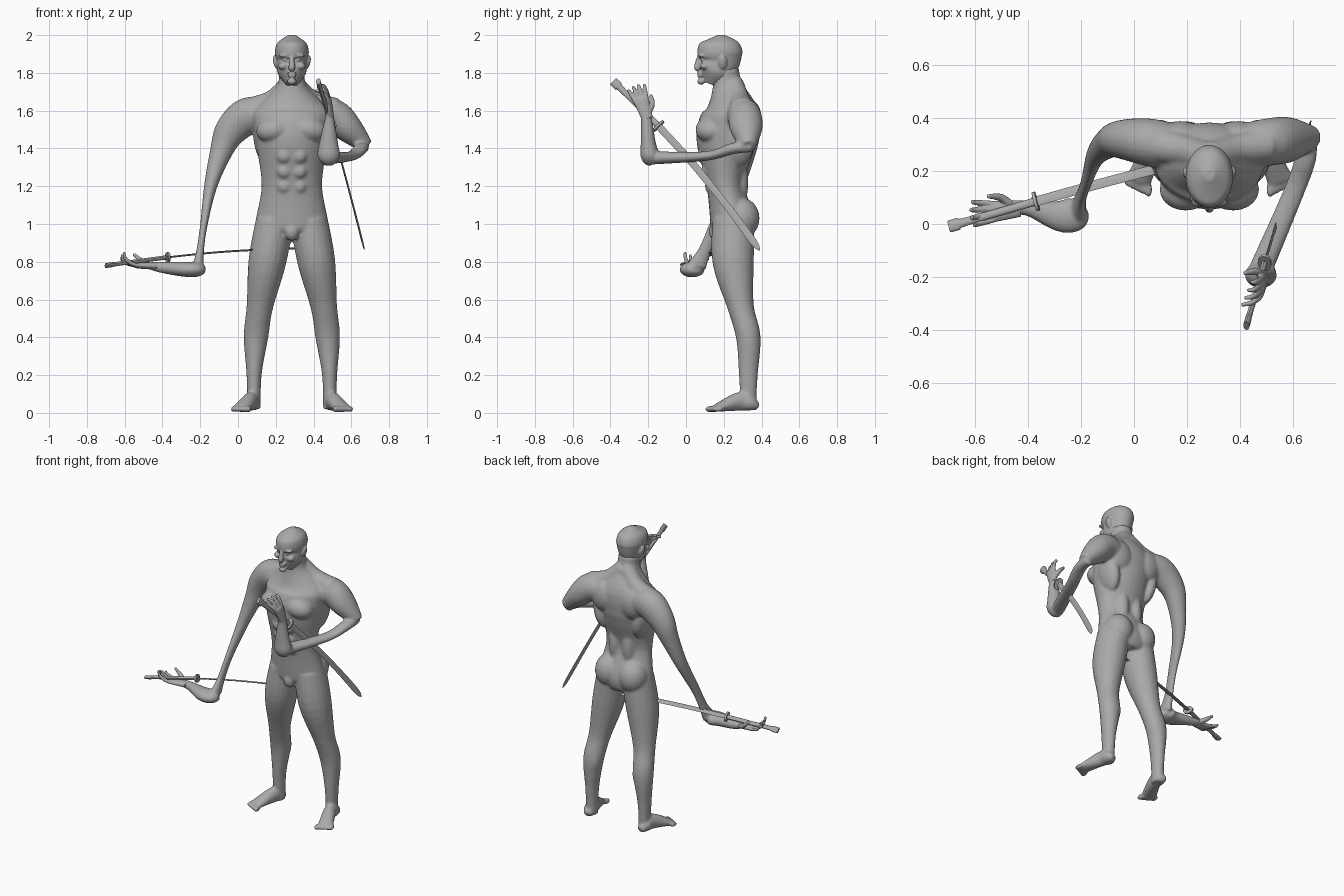
import bpy, bmesh, math
from mathutils import Vector, Matrix

default_cube = bpy.data.objects.get("Cube")
if default_cube:
    bpy.data.objects.remove(default_cube)

COLOUR = (.4, .4, .4, 1)
grey = bpy.data.materials.new("stone_grey")
grey.use_nodes = True
grey.diffuse_color = COLOUR
grey.node_tree.nodes["Principled BSDF"].inputs["Base Color"].default_value = COLOUR

MID = .285  # centre line of the body
X, Y, Z = Vector((1, 0, 0)), Vector((0, 1, 0)), Vector((0, 0, 1))


def spline(rows, steps):
    """Smooth path through rows of x, y, z and one or two radii."""
    rows = [(*row, row[-1]) if len(row) == 4 else row for row in rows]
    last = len(rows) - 1
    result = []
    for i in range(last):
        before, start, end, after = rows[max(i - 1, 0)], rows[i], rows[i + 1], rows[min(i + 2, last)]
        for step in range(steps):
            t = step / steps
            result.append([b + t / 2 * (c - a + t * (2 * a - 5 * b + 4 * c - d + t * (3 * (b - c) + d - a)))
                           for a, b, c, d in zip(before, start, end, after)])
    return result + [list(rows[last])]


def tube(bm, rows, across=Y, sides=20, steps=5, matrix=Matrix()):
    """Closed loft with elliptical rings along a smooth path."""
    path = spline(rows, steps)
    rings = []
    for i, point in enumerate(path):
        previous, following = path[max(i - 1, 0)], path[min(i + 1, len(path) - 1)]
        tangent = (Vector(following[:3]) - Vector(previous[:3])).normalized()
        u = across.cross(tangent).normalized() * point[3]
        v = tangent.cross(across.cross(tangent).normalized()) * point[4]
        angles = [math.tau * k / sides for k in range(sides)]
        rings.append([bm.verts.new(matrix @ (Vector(point[:3]) + u * math.cos(angle) + v * math.sin(angle)))
                      for angle in angles])
    for lower, upper in zip(rings, rings[1:]):
        for k in range(sides):
            n = (k + 1) % sides
            bm.faces.new((lower[k], lower[n], upper[n], upper[k]))
    bm.faces.new(rings[0])
    bm.faces.new(rings[-1])


def ball(bm, centre, radii, turn=0):
    matrix = Matrix.Translation(centre) @ Matrix.Rotation(turn, 4, "Y") @ Matrix.Diagonal((*radii, 1))
    bmesh.ops.create_uvsphere(bm, u_segments=20, v_segments=12, radius=1, matrix=matrix)


def finish(name, bm, voxel=None, relax=4):
    """Make the object; with a voxel size its pieces are fused and softened."""
    bmesh.ops.recalc_face_normals(bm, faces=bm.faces)
    mesh = bpy.data.meshes.new(name)
    bm.to_mesh(mesh)
    bm.free()
    mesh.materials.append(grey)
    part = bpy.data.objects.new(name, mesh)
    bpy.context.collection.objects.link(part)
    if voxel:
        fuse = part.modifiers.new("fuse", "REMESH")
        fuse.mode, fuse.voxel_size, fuse.use_smooth_shade = "VOXEL", voxel, True
        soften = part.modifiers.new("soften", "SMOOTH")
        soften.factor, soften.iterations = .5, relax
    else:
        bpy.ops.object.select_all(action="DESELECT")
        part.select_set(True)
        bpy.context.view_layer.objects.active = part
        bpy.ops.object.shade_smooth_by_angle(angle=math.radians(40))


# Trunk and neck
body = bmesh.new()
tube(body, [(MID, y, z, width, depth) for z, y, width, depth in (
    (.93, .25, .13, .09), (1, .25, .19, .12), (1.2, .21, .16, .1), (1.4, .21, .185, .15),
    (1.5, .22, .2, .16), (1.6, .24, .2, .14), (1.73, .22, .08, .08), (1.82, .21, .07, .07))], sides=32)
ball(body, (MID, .16, .96), (.04, .04, .05))  # groin

for side in (-1, 1):
    def at(x, y, z, *radii):
        return (MID + side * x, y, z, *radii)

    # Muscles of the trunk
    ball(body, at(.09, .13, 1.5), (.1, .08, .07), side * .2)
    ball(body, at(.11, .32, 1.55), (.1, .07, .11), side * .3)
    ball(body, at(.15, .27, 1.43), (.05, .09, .13), side * .2)
    ball(body, at(.09, .29, 1.03), (.095, .1, .11))
    ball(body, at(.05, .27, 1.22), (.05, .06, .16))
    for row in range(3):
        ball(body, at(.04, .13 - row * .02, 1.2 + row * .08), (.04, .03, .04))

    # Shoulder slope
    tube(body, [at(0, .25, 1.73, .07, .06), at(.1, .28, 1.65, .06), at(.22, .3, 1.6, .07)])

    # Leg with kneecap and calf
    tube(body, [at(.09, .25, 1.02, .1, .11), at(.13, .25, .8, .1, .11), at(.17, .29, .56, .07),
                at(.19, .33, .4, .065), at(.2, .33, .2, .04, .05), at(.2, .33, .02, .035, .04)])
    ball(body, at(.18, .26, .56), (.04, .04, .05))
    ball(body, at(.17, .35, .4), (.04, .04, .09))

    # Foot and toes
    tube(body, [at(.2, .38, .03, .025, .02), at(.21, .34, .05, .04), at(.22, .28, .06, .04, .05),
                at(.27, .16, .025, .05, .02)], Z)
    for toe in range(5):
        ball(body, at(.23 + toe * .02, .13 + toe * .01, .02), (.015, .03, .018 - toe * .001))

# Right arm: upper part drawn out thin, then the lowered forearm
tube(body, [(.15, .29, 1.57, .09), (.05, .31, 1.57, .1, .09), (-.04, .32, 1.49, .085, .075),
            (-.09, .31, 1.38, .06), (-.145, .26, 1.2, .035, .045), (-.18, .16, 1, .02, .035),
            (-.2, .1, .86, .02, .035), (-.21, .06, .78, .03, .05)])
tube(body, [(-.19, .06, .77, .03), (-.22, .04, .76, .065, .04), (-.28, .03, .76, .06, .04),
            (-.4, .06, .77, .03), (-.47, .06, .78, .03, .02)], Z)

# Left arm: bent elbow, thin reach forward, then the raised forearm
tube(body, [(.42, .29, 1.57, .09), (.51, .31, 1.57, .09), (.59, .32, 1.5, .075, .085),
            (.68, .33, 1.41, .04)])
tube(body, [(.66, .35, 1.41, .03), (.65, .25, 1.4, .04, .03), (.6, .11, 1.36, .04, .025),
            (.48, -.17, 1.35, .045, .035)], Z)
tube(body, [(.48, -.17, 1.32, .03), (.48, -.19, 1.36, .06, .05), (.48, -.2, 1.43, .05, .04),
            (.485, -.21, 1.56, .025, .03), (.485, -.22, 1.6, .02, .03)])
finish("body", body, .008, 6)

# Head: skull, nose, lips and chin
head = bmesh.new()
tube(head, [(MID, y, z, width, depth) for z, y, width, depth in (
    (1.74, .13, .03, .04), (1.8, .155, .075, .085), (1.86, .18, .08, .105),
    (1.91, .18, .09, .12), (1.96, .185, .075, .1), (2, .185, .02, .02))], sides=32)
tube(head, [(MID, .07, 1.89, .01), (MID, .06, 1.83, .018), (MID, .07, 1.82, .015, .01)], sides=12)
for z in (1.784, 1.798):
    ball(head, (MID, .073, z), (.025, .013, .008))
ball(head, (MID, .08, 1.755), (.025, .02, .018))

# Brows, cheeks, eyes and ears
for side in (-1, 1):
    ball(head, (MID + side * .036, .083, 1.893), (.034, .018, .01), side * .1)
    ball(head, (MID + side * .047, .1, 1.836), (.026, .025, .02))
    ball(head, (MID + side * .033, .09, 1.868), (.015, .012, .009))
    ball(head, (MID + side * .086, .195, 1.855), (.012, .024, .037), side * .25)
finish("head", head, .005, 3)


def hand(name, wrist, forward, thumb_side, curl):
    """Palm, four curling fingers and a thumb; local x runs along the fingers."""
    along = Vector(forward).normalized()
    sideways = (thumb_side - along * thumb_side.dot(along)).normalized()
    normal = along.cross(sideways)
    if normal.dot(curl) < 0:
        normal.negate()
    frame = Matrix.Translation(wrist) @ Matrix((along, sideways, normal)).transposed().to_4x4()
    bm = bmesh.new()
    tube(bm, [(-.02, 0, 0, .03, .02), (.08, 0, 0, .04, .016), (.1, 0, 0, .035, .01)], Z, matrix=frame)
    for finger in range(4):
        spread = .03 - finger * .02
        reach = .07 + .01 * math.sin(finger)
        lift = .03 + finger * .013
        tube(bm, [(.08, spread, 0, .011), (.08 + reach / 2, spread * 1.2, lift / 8, .011),
                  (.08 + reach, spread * 1.4, lift / 2, .01),
                  (.09 + reach, spread * 1.5, lift, .007)], Y, 10, matrix=frame)
    tube(bm, [(.01, .015, 0, .016), (.05, .05, .02, .015), (.1, .06, .06, .008)], Y, 10, matrix=frame)
    finish(name, bm, .004, 3)


hand("right_hand", (-.45, .055, .778), (-1, -.1, .03), Y, Z)
hand("left_hand", (.488, -.21, 1.575), (-.1, -.35, 1), Y, -X)


def sword(name, pommel, tip, flat, bow):
    """Curved blade with a grip, flared pommel and oval guard."""
    start, end = Vector(pommel), Vector(tip)

    def section(part, width, thickness):
        arch = Vector(bow) * math.sin(math.pi * part)
        return (*(start.lerp(end, part) + arch), width, thickness)

    bm = bmesh.new()
    tube(bm, [section(part, .019, .005) for part in (.27, .5, .75, .95)] + [section(1, .002, .001)], flat, 4)
    tube(bm, [section(0, .023, .012), section(.03, .024, .012), section(.06, .016, .011),
              section(.28, .016, .011)], flat, 12)
    tube(bm, [section(part, .038, .026) for part in (.278, .288)], flat, 20, 1)
    finish(name, bm)


sword("left_sword", (.425, -.385, 1.755), (.67, .39, .86), X, (0, .025, .022))
sword("right_sword", (-.7, -.01, .78), (.46, .3, .875), Vector((0, .3, 1)), (0, .01, .022))
